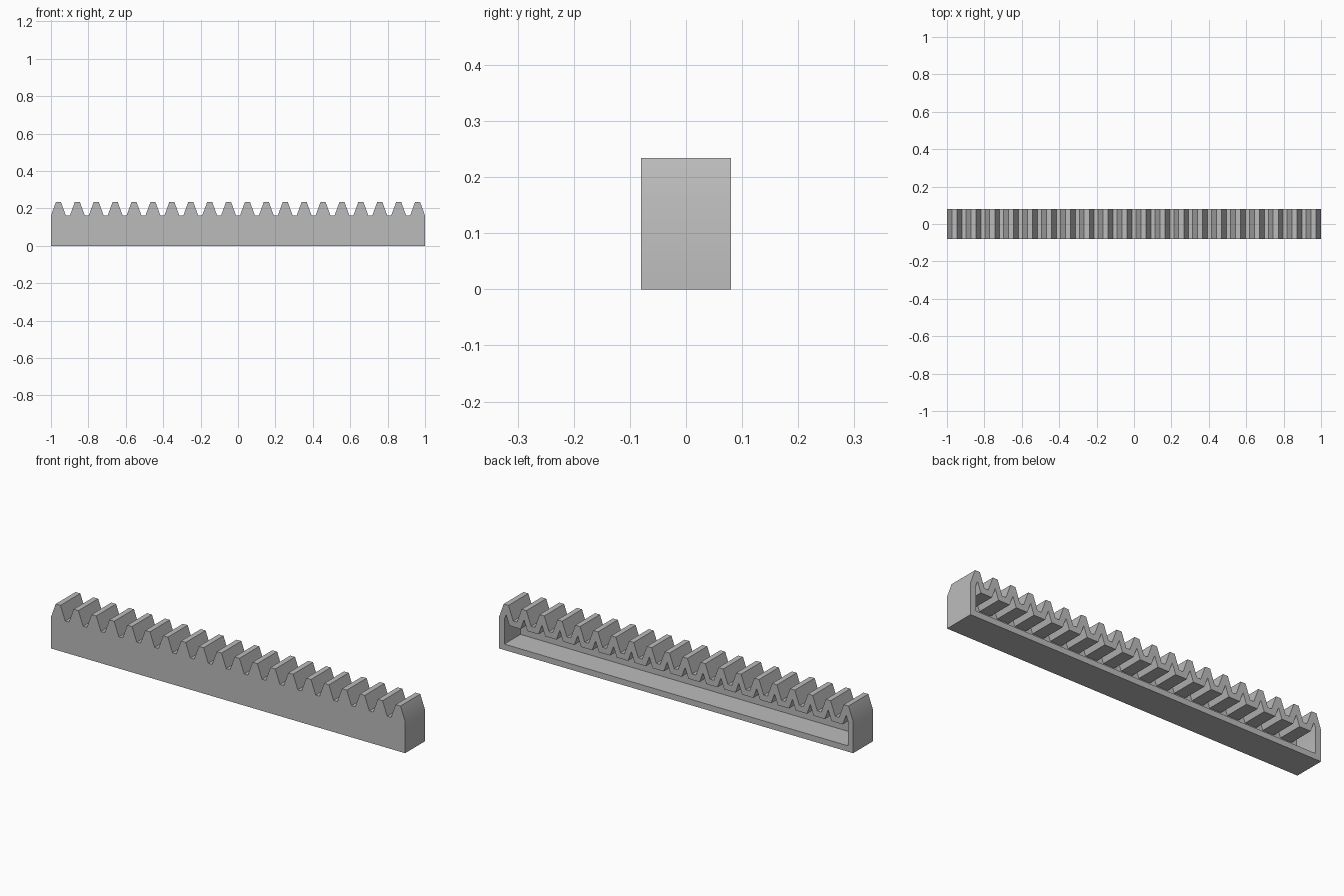
import bpy
import bmesh
import math

# Remove the default cube
cube = bpy.data.objects.get("Cube")
if cube:
    bpy.data.objects.remove(cube, do_unlink=True)

# Rack proportions, all derived from the tooth module
TEETH = 20
SLOPE = math.tan(math.radians(20))
MODULE = 2 / (TEETH * math.pi - math.pi / 2 + 2.5 * SLOPE)
PITCH = math.pi * MODULE
TOP = 0.234
ROOT = TOP - 2.25 * MODULE
TIP_HALF = PITCH / 4 - MODULE * SLOPE
ROOT_HALF = TIP_HALF + (TOP - ROOT) * SLOPE
DEPTH = 0.08
WALL = 0.03

centres = [(i - (TEETH - 1) / 2) * PITCH for i in range(TEETH)]


def extrude_profile(name, points, y0, y1):
    """Solid made by sweeping an x-z outline along y."""
    bm = bmesh.new()
    face = bm.faces.new([bm.verts.new((x, y0, z)) for x, z in points])
    swept = bmesh.ops.extrude_face_region(bm, geom=[face])["geom"]
    verts = [v for v in swept if isinstance(v, bmesh.types.BMVert)]
    bmesh.ops.translate(bm, verts=verts, vec=(0, y1 - y0, 0))
    bmesh.ops.recalc_face_normals(bm, faces=bm.faces)
    mesh = bpy.data.meshes.new(name)
    bm.to_mesh(mesh)
    bm.free()
    obj = bpy.data.objects.new(name, mesh)
    bpy.context.collection.objects.link(obj)
    return obj


# Outer outline: flat base with a row of trapezoid teeth
outer = [(1, 0), (-1, 0)]
for c in centres:
    outer += [(c - ROOT_HALF, ROOT), (c - TIP_HALF, TOP),
              (c + TIP_HALF, TOP), (c + ROOT_HALF, ROOT)]

# Cavity outline: the same shape set in by the wall, teeth become pointed
side = WALL / math.cos(math.atan(SLOPE))
peak = TOP - (side - TIP_HALF) / SLOPE
ceiling = ROOT - WALL
base_half = (peak - ceiling) * SLOPE
edge = 1 - WALL
inner = [(edge, WALL), (-edge, WALL)]
for i, c in enumerate(centres):
    shoulder = peak - (edge - abs(c)) / SLOPE
    inner.append((-edge, shoulder) if i == 0 else (c - base_half, ceiling))
    inner.append((c, peak))
    inner.append((edge, shoulder) if i == TEETH - 1 else (c + base_half, ceiling))

rack = extrude_profile("toothed_rack", outer, -DEPTH, DEPTH)
cavity = extrude_profile("cavity_cutter", inner, -DEPTH + WALL, DEPTH + WALL)
cavity.hide_render = True

# Hollow the rack from the back
cut = rack.modifiers.new("hollow", "BOOLEAN")
cut.operation = "DIFFERENCE"
cut.solver = "EXACT"
cut.object = cavity
bpy.ops.object.select_all(action="DESELECT")
rack.select_set(True)
bpy.context.view_layer.objects.active = rack
bpy.ops.object.modifier_apply(modifier=cut.name)
bpy.data.objects.remove(cavity, do_unlink=True)
bpy.ops.object.shade_smooth_by_angle(angle=math.radians(30))

# Plain grey material
grey = bpy.data.materials.new("plain_grey")
grey.use_nodes = True
colour = (0.5, 0.5, 0.5, 1)
grey.diffuse_color = colour
grey.node_tree.nodes["Principled BSDF"].inputs["Base Color"].default_value = colour
rack.data.materials.clear()
rack.data.materials.append(grey)
